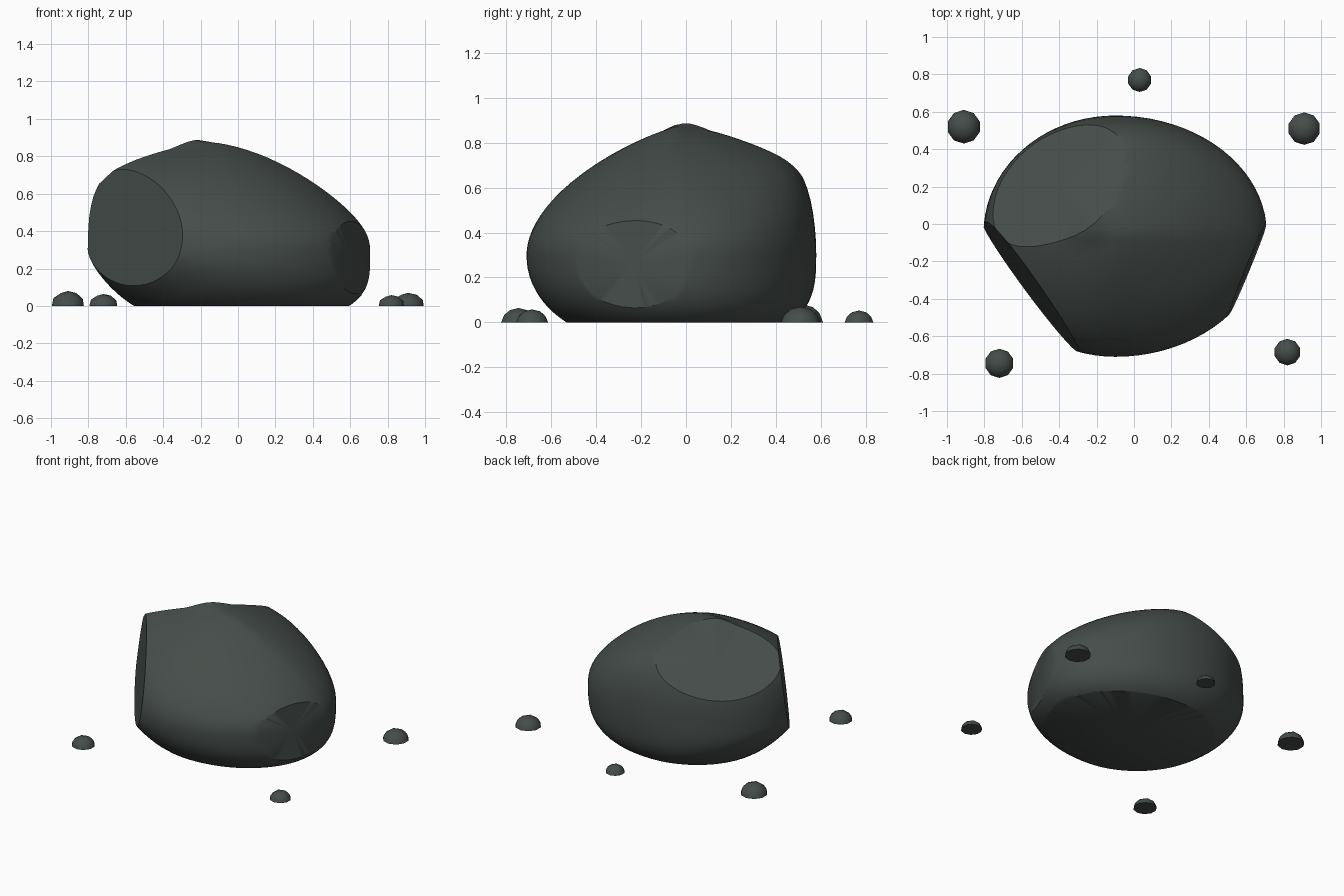
import bpy, bmesh
from math import hypot
from mathutils import Vector

if "Cube" in bpy.data.objects:
    bpy.data.objects.remove(bpy.data.objects["Cube"])

stone = bpy.data.materials.new("dark_stone")
stone.diffuse_color = (0.06, 0.074, 0.067, 1)
stone.use_nodes = True
stone.node_tree.nodes["Principled BSDF"].inputs["Base Color"].default_value = stone.diffuse_color


def slice_off(bm, point, normal):
    """Cut away everything beyond a plane and cap the hole."""
    res = bmesh.ops.bisect_plane(bm, geom=bm.verts[:] + bm.edges[:] + bm.faces[:],
                                 plane_co=point, plane_no=normal, clear_outer=True)
    edges = [e for e in res["geom_cut"] if isinstance(e, bmesh.types.BMEdge)]
    bmesh.ops.holes_fill(bm, edges=edges, sides=0)


def finish(bm, name, angle):
    bmesh.ops.recalc_face_normals(bm, faces=bm.faces[:])
    # fan each flat face from its middle
    bmesh.ops.poke(bm, faces=[f for f in bm.faces if len(f.verts) > 6])
    mesh = bpy.data.meshes.new(name)
    bm.to_mesh(mesh)
    bm.free()
    mesh.materials.append(stone)
    ob = bpy.data.objects.new(name, mesh)
    bpy.context.collection.objects.link(ob)
    bpy.ops.object.select_all(action='DESELECT')
    ob.select_set(True)
    bpy.context.view_layer.objects.active = ob
    bpy.ops.object.shade_smooth_by_angle(angle=angle)


# Boulder: lopsided rounded mass whose top slopes down to the right and front
bm = bmesh.new()
bmesh.ops.create_icosphere(bm, subdivisions=5, radius=1)
for v in bm.verts:
    x, y, z = v.co
    rho = min(hypot(x, y), 1)
    # fuller or rounder vertical bulge depending on the side
    p = 2 + 1.1 * max(-x, 0) if z > 0 else 2.55 + (0.8 if x > 0 else 0.95) * x + 0.4 * y
    h = (1 - rho ** p) ** (1 / p)
    x *= 0.81 if x > 0 else 0.705
    y *= 0.63 if y > 0 else 0.66
    if z > 0:
        t = max(x, 0)
        h *= 0.57 * (1 - 0.29 * t - 0.2 * t * t)
        h *= 1 + (3.5 * y ** 4 if y > 0 else 0.5 * y)
    else:
        h *= -0.4
    v.co = (x - 0.1, y - 0.05, h + 0.3)

# Flat chipped faces: upper back left, front left, right, underside
slice_off(bm, (-0.27, 0.02, 0.832), (-0.42, 0.46, 1))
slice_off(bm, (-0.565, -0.335, 0.3), (-0.8, -0.6, 0.13))
slice_off(bm, (0.605, -0.25, 0.25), (0.93, -0.38, 0.06))
slice_off(bm, (0, 0, 0), (0, 0, -1))

# Small peak on the ridge
peak = Vector((-0.25, 0.03, 0.84))
for v in bm.verts:
    d = (v.co - peak).length
    if d < 0.15:
        v.co.z += 0.035 * (1 - d / 0.15)
finish(bm, "boulder", 0.6)

# Pebbles half sunk in the ground: x, y, radius, height
pebbles = [(-0.91, 0.52, 0.09, 0.08), (0.91, 0.51, 0.087, 0.07),
           (0.03, 0.77, 0.064, 0.053), (-0.72, -0.745, 0.078, 0.064),
           (0.82, -0.685, 0.071, 0.058)]
for i, (x, y, r, h) in enumerate(pebbles):
    bm = bmesh.new()
    bmesh.ops.create_icosphere(bm, subdivisions=2, radius=1)
    for v in bm.verts:
        v.co = (x + v.co.x * r, y + v.co.y * r, v.co.z * h)
    slice_off(bm, (0, 0, 0), (0, 0, -1))
    finish(bm, f"pebble_{i + 1}", 0.6)
